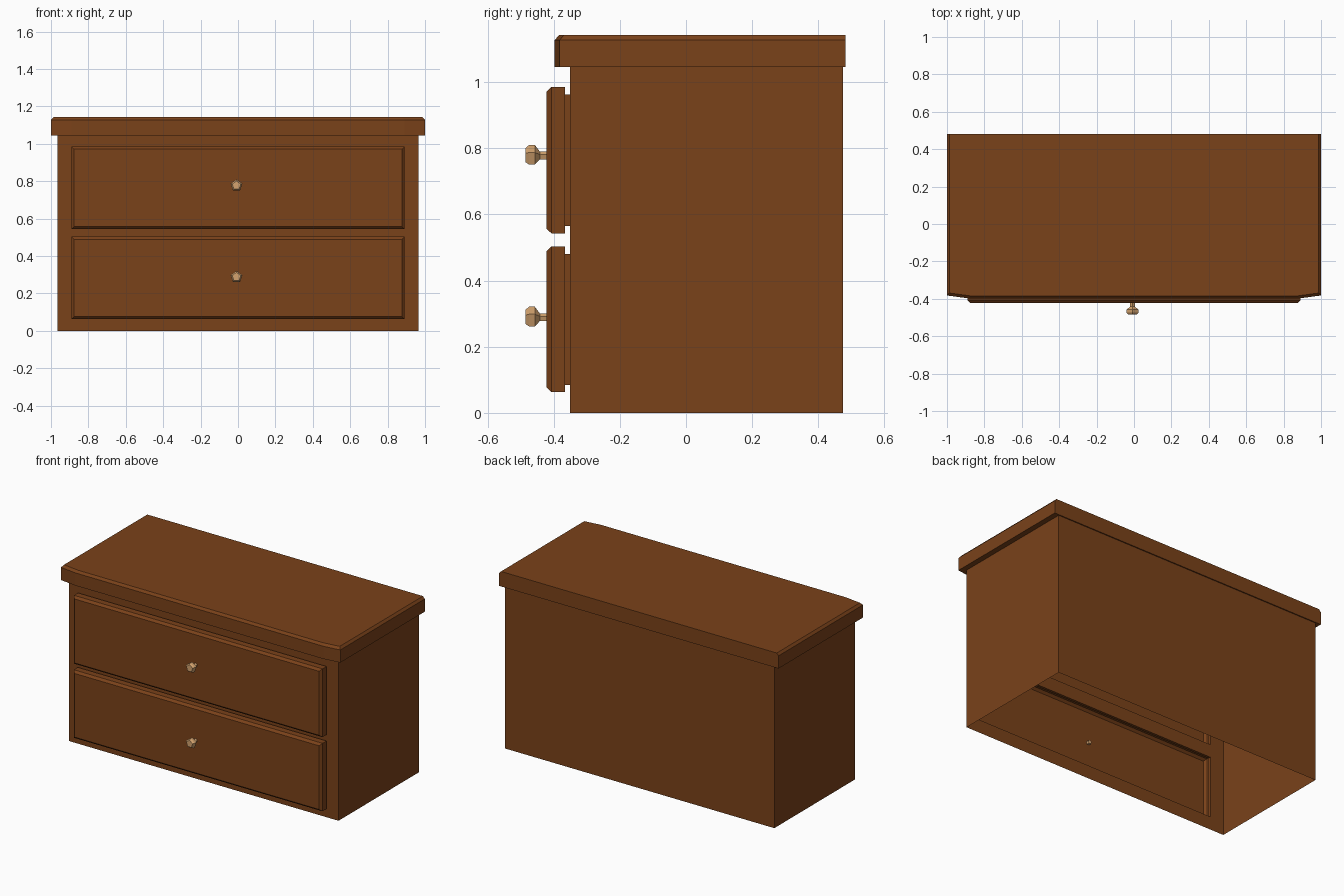
import bpy, bmesh
from math import sin, cos, pi

if "Cube" in bpy.data.objects:
    bpy.data.objects.remove(bpy.data.objects["Cube"])


def material(name, rgb):
    m = bpy.data.materials.new(name)
    m.diffuse_color = (*rgb, 1)
    m.use_nodes = True
    m.node_tree.nodes["Principled BSDF"].inputs["Base Color"].default_value = m.diffuse_color
    return m


WOOD = material("brown_wood", (0.195, 0.054, 0.010))
TAN = material("tan_wood", (0.66, 0.37, 0.16))


def finish(bm, name, mat):
    bmesh.ops.remove_doubles(bm, verts=bm.verts, dist=1e-5)
    bmesh.ops.recalc_face_normals(bm, faces=bm.faces)
    me = bpy.data.meshes.new(name)
    bm.to_mesh(me)
    bm.free()
    me.materials.append(mat)
    ob = bpy.data.objects.new(name, me)
    bpy.context.collection.objects.link(ob)
    return ob


def quad(bm, pts):
    return bm.faces.new([bm.verts.new(p) for p in pts])


def loft(bm, rings, caps):
    """Join equal-length point rings with quads; caps = ring indices to close."""
    loops = [[bm.verts.new(p) for p in r] for r in rings]
    n = len(loops[0])
    for a, b in zip(loops, loops[1:]):
        for i in range(n):
            j = (i + 1) % n
            bm.faces.new((a[i], a[j], b[j], b[i]))
    for c in caps:
        bm.faces.new(loops[c])


W, F, B, H = 0.965, -0.35, 0.475, 1.045
LIP_X = 0.868
DRAWERS = [("lower", 0.063, 0.503, 0.288), ("upper", 0.543, 0.985, 0.777)]
LIP = 0.022

# cabinet carcass: thin walls, open underneath, two openings in the front
bm = bmesh.new()
xs = [-W, -LIP_X, LIP_X, W]
zs = [0]
for _, z0, z1, _ in DRAWERS:
    zs += [z0 + LIP, z1 - LIP]
zs.append(H)
for i in range(3):
    for k in range(5):
        if i == 1 and k in (1, 3):
            continue
        a, b, c, d = xs[i], xs[i + 1], zs[k], zs[k + 1]
        quad(bm, [(a, F, c), (b, F, c), (b, F, d), (a, F, d)])
# walls share the grid vertices along the front corners
for x in (-W, W):
    quad(bm, [(x, F, z) for z in zs] + [(x, B, H), (x, B, 0)])
quad(bm, [(W, B, 0), (-W, B, 0), (-W, B, H), (W, B, H)])
finish(bm, "cabinet_body", WOOD)


# top board with slightly bowed front and chamfered front and side edges
def board(z, inset):
    s, t = 1 - inset, 0.89 - inset
    return [(-s, 0.482, z), (-s, -0.382 + inset, z), (-t, -0.397 + inset, z),
            (t, -0.397 + inset, z), (s, -0.382 + inset, z), (s, 0.482, z)]


bm = bmesh.new()
loft(bm, [board(H, 0), board(1.127, 0), board(1.142, 0.013)], (0, 2))
finish(bm, "top_board", WOOD)


# drawer fronts: hollow raised panels on a narrow neck
def rect(y, z0, z1, x, inset):
    x, z0, z1 = x - inset, z0 + inset, z1 - inset
    return [(-x, y, z0), (x, y, z0), (x, y, z1), (-x, y, z1)]


# knob profile: (y, radius)
KNOB = [(-0.405, 0.013), (-0.442, 0.013), (-0.457, 0.033), (-0.474, 0.033), (-0.485, 0.024)]

for name, z0, z1, kz in DRAWERS:
    bm = bmesh.new()
    loft(bm, [rect(y, z0, z1, 0.89, inset) for y, inset in
              [(F, LIP), (-0.366, LIP), (-0.366, 0), (-0.407, 0), (-0.422, 0.014)]], (4,))
    finish(bm, name + "_drawer_front", WOOD)

    # five-sided knob
    bm = bmesh.new()
    loft(bm, [[(-0.008 + r * sin(2 * pi * i / 5), y, kz + r * cos(2 * pi * i / 5))
               for i in range(5)] for y, r in KNOB], (0, len(KNOB) - 1))
    finish(bm, name + "_knob", TAN)
